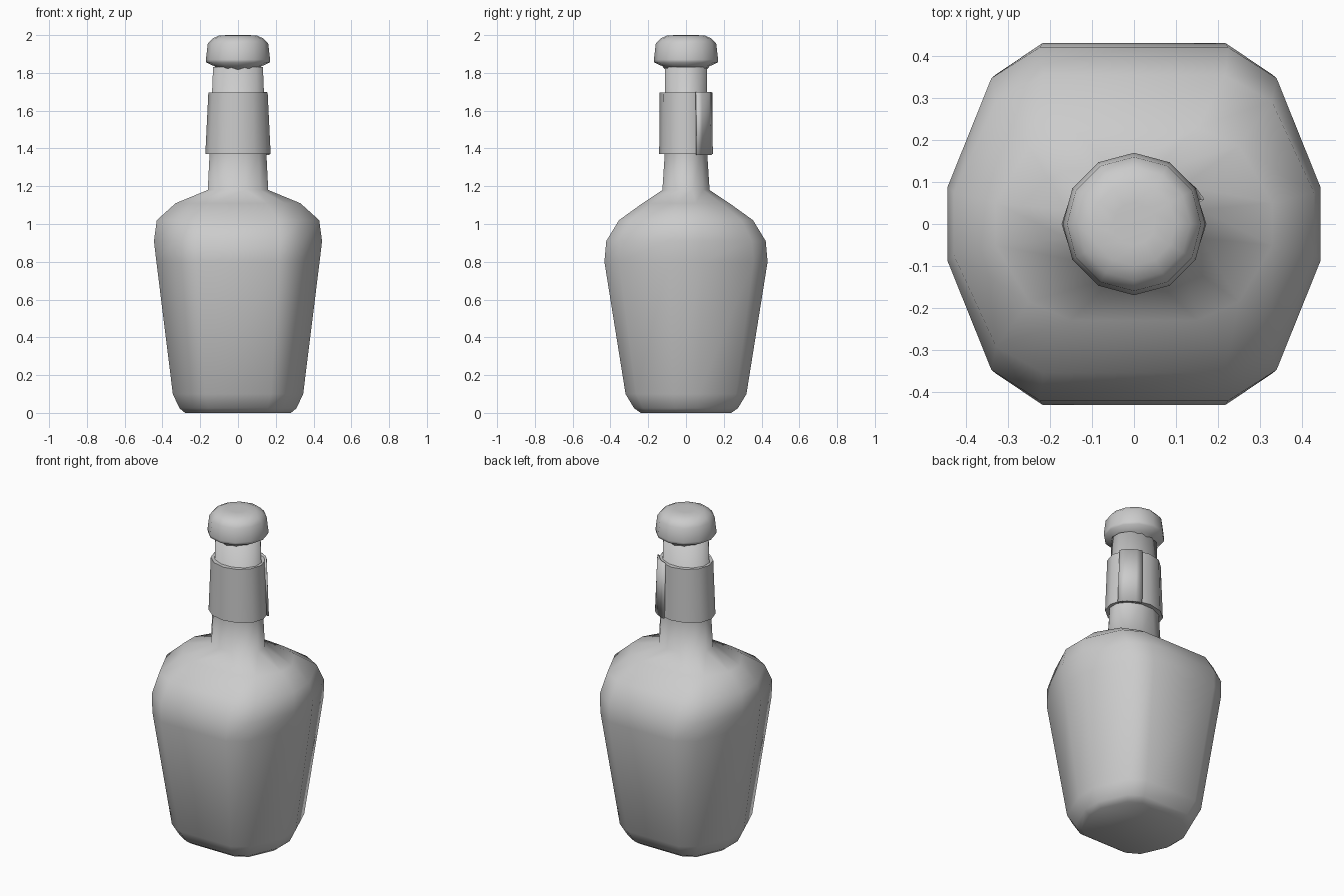
import bpy, bmesh, math

cube = bpy.data.objects.get("Cube")
if cube:
    bpy.data.objects.remove(cube, do_unlink=True)

grey = bpy.data.materials.new("plain grey")
grey.use_nodes = True
colour = (0.6, 0.6, 0.6, 1)
grey.diffuse_color = colour
grey.node_tree.nodes["Principled BSDF"].inputs["Base Color"].default_value = colour


def loft(name, rings, closed=True, caps=True, sharp=180):
    """Skin a stack of equal-length point rings."""
    bm = bmesh.new()
    rows = [[bm.verts.new(p) for p in ring] for ring in rings]
    n = len(rows[0])
    for a, b in zip(rows, rows[1:]):
        for i in range(n if closed else n - 1):
            j = (i + 1) % n
            bm.faces.new((a[i], a[j], b[j], b[i]))
    if caps:
        bm.faces.new(rows[0][::-1])
        bm.faces.new(rows[-1])
    mesh = bpy.data.meshes.new(name)
    bm.to_mesh(mesh)
    bm.free()
    mesh.materials.append(grey)
    obj = bpy.data.objects.new(name, mesh)
    bpy.context.collection.objects.link(obj)
    bpy.ops.object.select_all(action="DESELECT")
    obj.select_set(True)
    bpy.context.view_layer.objects.active = obj
    bpy.ops.object.shade_smooth_by_angle(angle=math.radians(sharp))
    return obj


def ellipse(rx, ry, z, start=0, step=30, count=12):
    angles = [math.radians(start + step * i) for i in range(count)]
    return [(rx * math.cos(a), ry * math.sin(a), z) for a in angles]


# Twelve-sided section: boxy for the body, blending to an ellipse at the neck
quarter = [(1, 0.21), (0.765, 0.825), (0.505, 1)]
box = (quarter + [(-x, y) for x, y in quarter[::-1]]
       + [(-x, -y) for x, y in quarter] + [(x, -y) for x, y in quarter[::-1]])


def section(rx, ry, z, roundness=0):
    oval = ellipse(1.035, 1.035, 0, 15)
    t = roundness
    return [(rx * (b[0] * (1 - t) + o[0] * t), ry * (b[1] * (1 - t) + o[1] * t), z)
            for b, o in zip(box, oval)]


# Bottle: base, tapered body, shoulder and neck
loft("bottle", [section(*r) for r in [
    (0.28, 0.24, 0), (0.31, 0.275, 0.025), (0.345, 0.32, 0.1),
    (0.432, 0.432, 0.8), (0.445, 0.422, 0.91), (0.43, 0.355, 1.02),
    (0.33, 0.23, 1.11, 0.2), (0.16, 0.125, 1.18, 1),
    (0.15, 0.112, 1.38, 1), (0.132, 0.11, 1.83, 1)]])

# Stopper: flared collar, rim and domed top
loft("stopper", [ellipse(r, r, z) for r, z in [
    (0.105, 1.81), (0.125, 1.835), (0.168, 1.855), (0.17, 1.87),
    (0.16, 1.955), (0.135, 1.982), (0.1, 1.998), (0.05, 2.0)]])

# Neck wrapper with its edges turned in to the neck
loft("neck_wrapper", [
    ellipse(0.14, 0.105, 1.37), ellipse(0.173, 0.142, 1.37),
    ellipse(0.157, 0.139, 1.695), ellipse(0.125, 0.1, 1.695)],
    caps=False, sharp=40)

# Overlapping end of the wrapper
flap = loft("wrapper_flap", [
    ellipse(0.184, 0.146, 1.365, 24, 12, 5),
    ellipse(0.168, 0.143, 1.7, 24, 12, 5)], closed=False, caps=False, sharp=40)
solid = flap.modifiers.new("thickness", "SOLIDIFY")
solid.thickness = 0.012
solid.offset = -1
